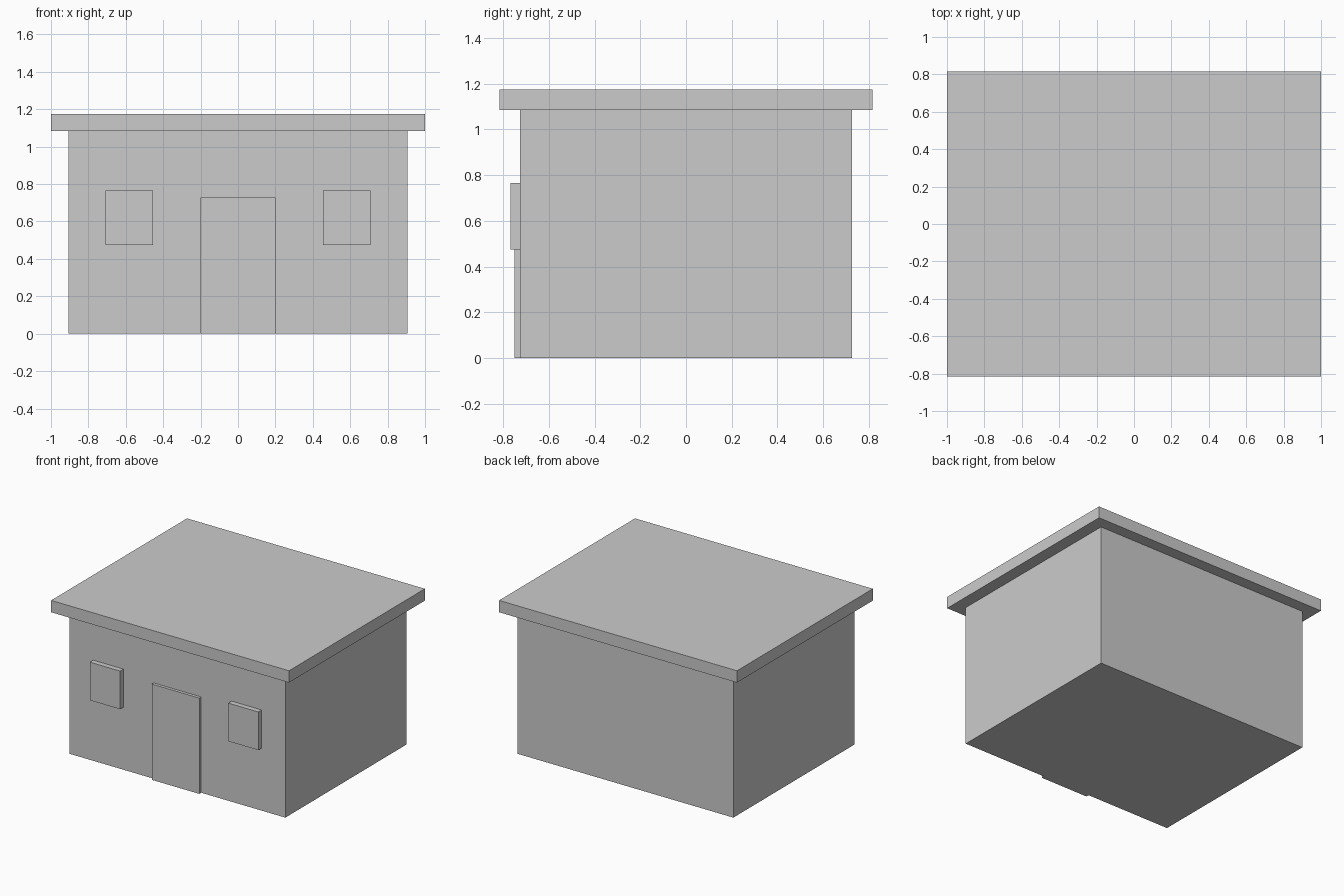
import bpy

if "Cube" in bpy.data.objects:
    bpy.data.objects.remove(bpy.data.objects["Cube"])

grey = bpy.data.materials.new("light_grey")
grey.diffuse_color = (0.6, 0.6, 0.6, 1.0)
grey.use_nodes = True
grey.node_tree.nodes["Principled BSDF"].inputs["Base Color"].default_value = grey.diffuse_color


def box(name, x, y, z):
    """Box spanning the given (min, max) ranges."""
    spans = (x, y, z)
    bpy.ops.mesh.primitive_cube_add(size=1)
    ob = bpy.context.object
    ob.name = name
    ob.location = [(a + b) / 2 for a, b in spans]
    ob.scale = [b - a for a, b in spans]
    bpy.ops.object.transform_apply(location=True, rotation=False, scale=True)
    ob.data.materials.append(grey)
    return ob


WALL_X, WALL_Y, WALL_TOP = 0.907, 0.727, 1.085

# Main body and overhanging flat roof
box("walls", (-WALL_X, WALL_X), (-WALL_Y, WALL_Y), (0, WALL_TOP))
box("roof", (-1, 1), (-0.816, 0.816), (WALL_TOP, 1.175))

# Door slab on the front
box("door", (-0.2, 0.2), (-0.75, -WALL_Y), (0, 0.728))

# Pair of raised windows
for side, label in ((-1, "left"), (1, "right")):
    x = sorted((side * 0.455, side * 0.708))
    box(label + "_window", x, (-0.767, -WALL_Y), (0.475, 0.765))
